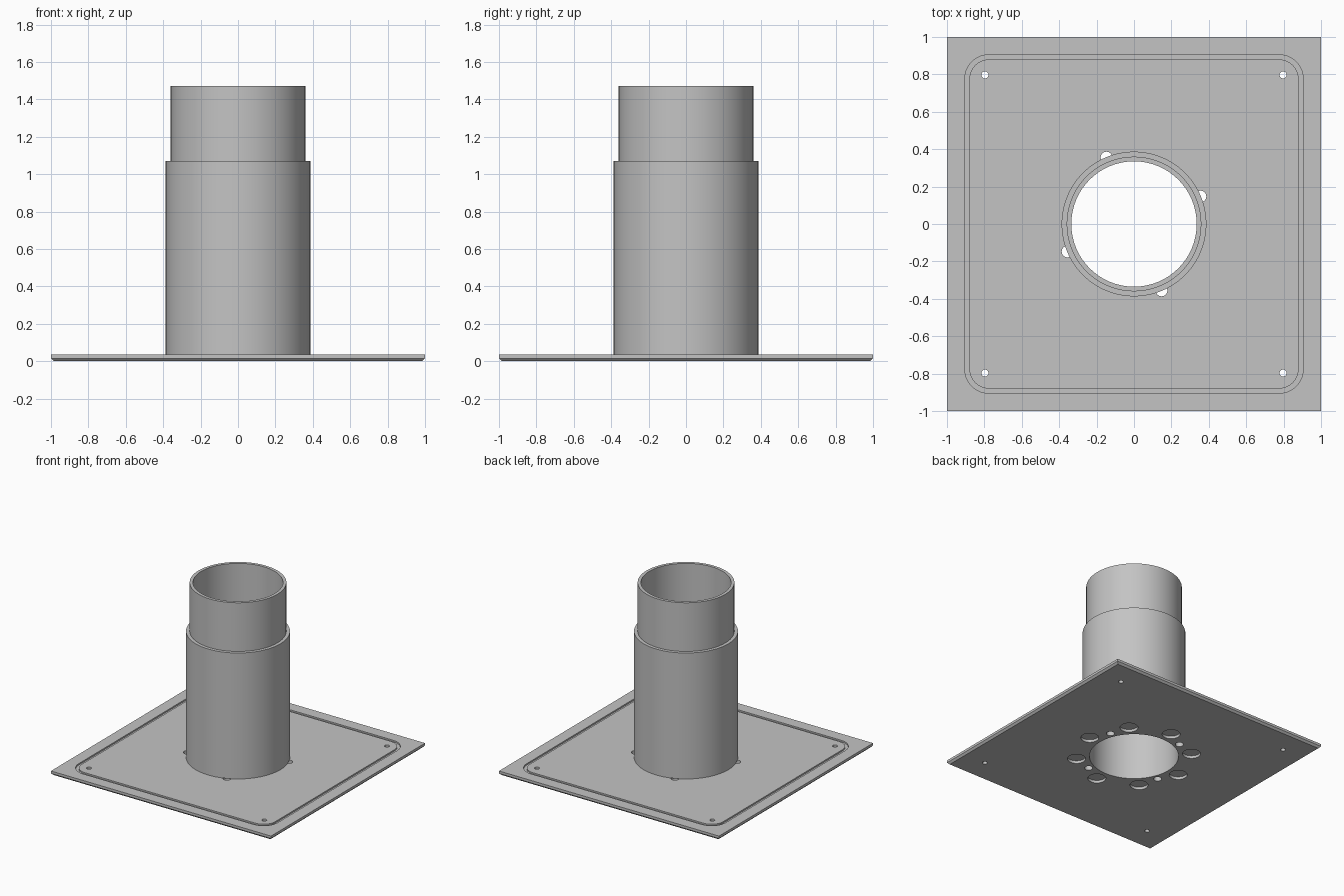
import bpy, bmesh
from math import sin, cos, pi, radians

if "Cube" in bpy.data.objects:
    bpy.data.objects.remove(bpy.data.objects["Cube"], do_unlink=True)

PLATE_TOP = 0.035
BORE = 0.335
SEGMENTS = 96

# Single grey material
grey = bpy.data.materials.new("light_grey")
grey.use_nodes = True
colour = (0.55, 0.55, 0.55, 1)
grey.diffuse_color = colour
grey.node_tree.nodes["Principled BSDF"].inputs["Base Color"].default_value = colour


def finish(name, bm):
    bmesh.ops.recalc_face_normals(bm, faces=bm.faces)
    mesh = bpy.data.meshes.new(name)
    bm.to_mesh(mesh)
    bm.free()
    mesh.materials.append(grey)
    obj = bpy.data.objects.new(name, mesh)
    bpy.context.collection.objects.link(obj)
    return obj


def circle(r, n=SEGMENTS):
    return [(r * cos(2 * pi * i / n), r * sin(2 * pi * i / n)) for i in range(n)]


def rounded_square(half, r, steps=10):
    pts = []
    for corner in range(4):
        mid = pi / 4 + corner * pi / 2
        cx = (half - r) * (1 if cos(mid) > 0 else -1)
        cy = (half - r) * (1 if sin(mid) > 0 else -1)
        for i in range(steps + 1):
            a = corner * pi / 2 + i / steps * pi / 2
            pts.append((cx + r * cos(a), cy + r * sin(a)))
    return pts


def ring_prism(name, outer, inner, z0, z1):
    """Closed wall between two matching outlines."""
    bm = bmesh.new()
    loops = [[bm.verts.new((x, y, z)) for x, y in pts]
             for pts, z in ((outer, z0), (outer, z1), (inner, z1), (inner, z0))]
    n = len(outer)
    for k in range(4):
        a, b = loops[k], loops[(k + 1) % 4]
        for i in range(n):
            j = (i + 1) % n
            bm.faces.new((a[i], a[j], b[j], b[i]))
    return finish(name, bm)


def prism(name, outline, z0, z1, at=(0, 0)):
    bm = bmesh.new()
    face = bm.faces.new([bm.verts.new((x + at[0], y + at[1], z0)) for x, y in outline])
    top = bmesh.ops.extrude_face_region(bm, geom=[face])["geom"]
    bmesh.ops.translate(bm, vec=(0, 0, z1 - z0),
                        verts=[v for v in top if isinstance(v, bmesh.types.BMVert)])
    return finish(name, bm)


def cut(target, cutters):
    """Subtract the cutters, then discard them."""
    for c in cutters:
        c.hide_render = True
        mod = target.modifiers.new("cut", 'BOOLEAN')
        mod.operation, mod.solver, mod.object = 'DIFFERENCE', 'EXACT', c
    bpy.context.view_layer.update()
    graph = bpy.context.evaluated_depsgraph_get()
    mesh = bpy.data.meshes.new_from_object(target.evaluated_get(graph))
    target.modifiers.clear()
    target.data = mesh
    for c in cutters:
        bpy.data.objects.remove(c, do_unlink=True)


def polar(r, degrees):
    return r * cos(radians(degrees)), r * sin(radians(degrees))


# Base plate with a chamfered lower edge
bm = bmesh.new()
rows = [[bm.verts.new((sx * h, sy * h, z)) for sx, sy in ((-1, -1), (1, -1), (1, 1), (-1, 1))]
        for h, z in ((0.985, 0), (1, 0.015), (1, PLATE_TOP))]
bm.faces.new(rows[0])
bm.faces.new(rows[2])
for low, high in zip(rows, rows[1:]):
    for i in range(4):
        j = (i + 1) % 4
        bm.faces.new((low[i], low[j], high[j], high[i]))
plate = finish("base_plate", bm)

# Central bore, perimeter groove and corner screw holes
cutters = [
    prism("bore_cutter", circle(BORE), -0.1, 0.1),
    ring_prism("groove_cutter", rounded_square(0.905, 0.13),
               rounded_square(0.88, 0.105), PLATE_TOP - 0.012, 0.1),
]
for sx in (-1, 1):
    for sy in (-1, 1):
        cutters.append(prism("screw_cutter", circle(0.019, 24), -0.1, 0.1,
                             (sx * 0.797, sy * 0.797)))

# Drain holes at the pipe foot and blind recesses underneath
for k in range(4):
    cutters.append(prism("drain_cutter", circle(0.031, 24), -0.1, 0.1,
                         polar(0.385, 22.5 + 90 * k)))
for k in range(8):
    cutters.append(prism("recess_cutter", circle(0.068, 32), -0.1, 0.022,
                         polar(0.435, 45 * k)))
cut(plate, cutters)

# Outer sleeve and taller inner pipe
sleeve = ring_prism("outer_sleeve", circle(0.387), circle(0.358), PLATE_TOP, 1.07)
pipe = ring_prism("inner_pipe", circle(0.36), circle(BORE), PLATE_TOP, 1.47)

# Smooth round walls, keeping crisp edges
bpy.ops.object.select_all(action='DESELECT')
for obj in (plate, sleeve, pipe):
    obj.select_set(True)
bpy.context.view_layer.objects.active = plate
bpy.ops.object.shade_smooth_by_angle(angle=radians(30))
